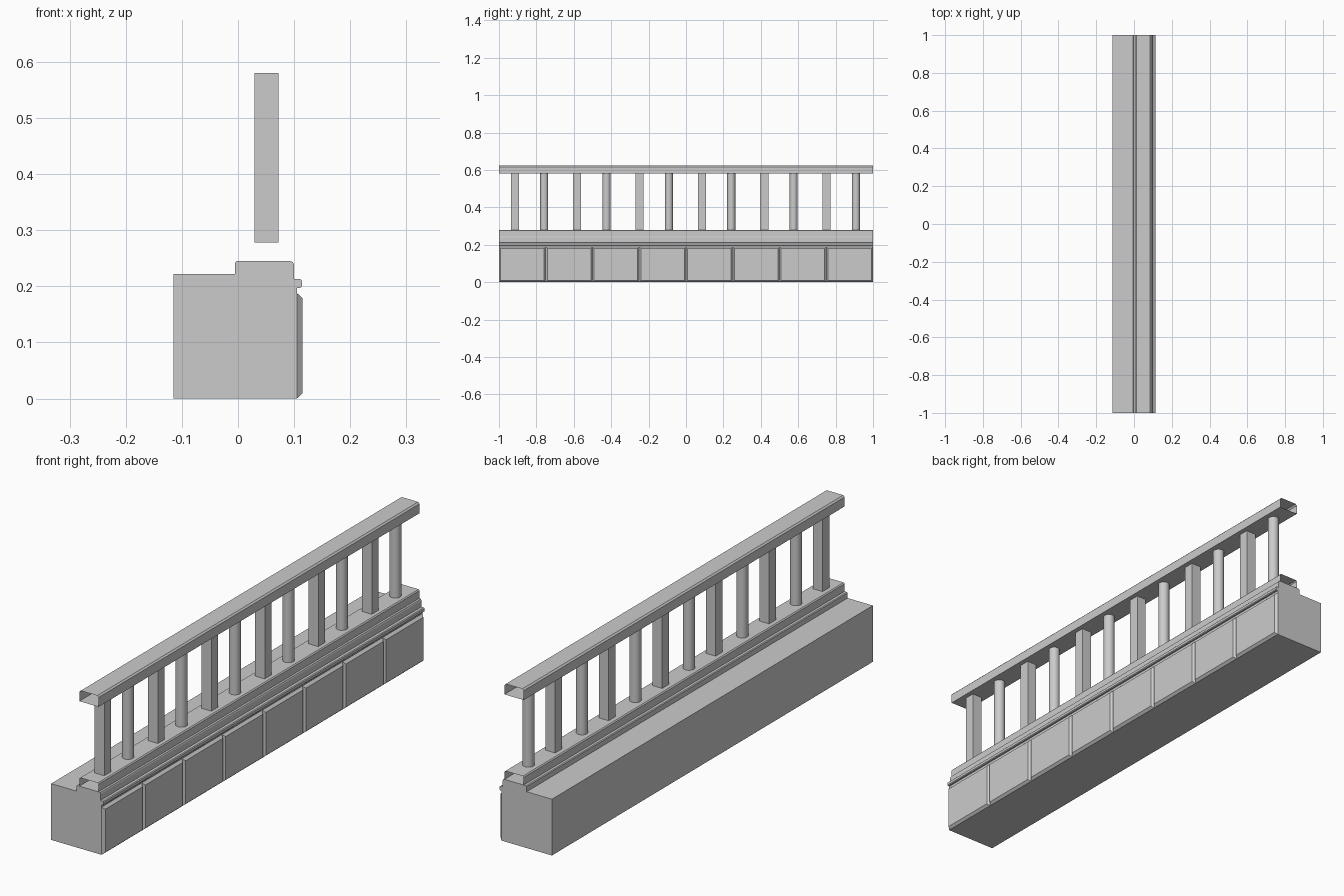
import bpy
import bmesh

if "Cube" in bpy.data.objects:
    bpy.data.objects.remove(bpy.data.objects["Cube"], do_unlink=True)

# Single stone colour
stone = bpy.data.materials.new("stone_grey")
stone.use_nodes = True
COLOUR = (0.6, 0.6, 0.6, 1)
stone.diffuse_color = COLOUR
stone.node_tree.nodes["Principled BSDF"].inputs["Base Color"].default_value = COLOUR


def finish(bm, name, smooth=False):
    bmesh.ops.recalc_face_normals(bm, faces=bm.faces)
    mesh = bpy.data.meshes.new(name)
    bm.to_mesh(mesh)
    bm.free()
    mesh.materials.append(stone)
    obj = bpy.data.objects.new(name, mesh)
    bpy.context.collection.objects.link(obj)
    if smooth:
        bpy.ops.object.select_all(action="DESELECT")
        obj.select_set(True)
        bpy.context.view_layer.objects.active = obj
        bpy.ops.object.shade_smooth_by_angle()
    return obj


def extrude_profile(name, points, capped=True, smooth=False):
    """Sweep an (x, z) outline along the full length in y."""
    bm = bmesh.new()
    front = [bm.verts.new((x, -1, z)) for x, z in points]
    back = [bm.verts.new((x, 1, z)) for x, z in points]
    n = len(points)
    for i in range(n):
        j = (i + 1) % n
        bm.faces.new((front[i], front[j], back[j], back[i]))
    if capped:
        bm.faces.new(front)
        bm.faces.new(back)
    return finish(bm, name, smooth)


def rail_outline(x0, x1, z0, z1, b):
    return [(x0, z0), (x1, z0), (x1, z1 - b), (x1 - b, z1),
            (x0 + b, z1), (x0, z1 - b)]


# Solid base with raised kerb
extrude_profile("base", [
    (-0.115, 0), (0.105, 0), (0.105, 0.197), (0.1, 0.2), (0.1, 0.238),
    (0.098, 0.243), (0.093, 0.245), (-0.002, 0.245), (-0.005, 0.242),
    (-0.005, 0.222), (-0.115, 0.222)])

# Rounded moulding above the panels
extrude_profile("moulding", [
    (0.1, 0.197), (0.111, 0.197), (0.114, 0.2), (0.114, 0.21),
    (0.111, 0.213), (0.1, 0.213)], smooth=True)

# Open-ended hollow rails
extrude_profile("lower_rail", rail_outline(0.008, 0.092, 0.245, 0.279, 0.004), capped=False)
extrude_profile("top_rail", rail_outline(0.008, 0.092, 0.58, 0.623, 0.006), capped=False)

# Chamfered facing panels
PANELS = 8
LENGTH = 2 / PANELS
for i in range(PANELS):
    y0 = -1 + i * LENGTH
    y1 = y0 + LENGTH
    bm = bmesh.new()
    rings = []
    for x, inset in ((0.105, 0), (0.115, 0.009)):
        rings.append([bm.verts.new((x, y, z)) for y, z in (
            (y0 + inset, inset), (y1 - inset, inset),
            (y1 - inset, 0.188 - inset), (y0 + inset, 0.188 - inset))])
    inner, outer = rings
    bm.faces.new(outer)
    bm.faces.new(inner[::-1])
    for k in range(4):
        m = (k + 1) % 4
        bm.faces.new((inner[k], inner[m], outer[m], outer[k]))
    finish(bm, f"panel_{i + 1}")

# Balusters alternate between square and round
SPACING = 1 / 3
for i in range(6):
    for kind, offset in (("square", -0.915), ("round", -0.758)):
        y = offset + i * SPACING
        bm = bmesh.new()
        if kind == "square":
            bmesh.ops.create_cube(bm, size=1)
            bmesh.ops.scale(bm, vec=(0.043, 0.043, 0.302), verts=bm.verts)
        else:
            bmesh.ops.create_cone(bm, cap_ends=True, segments=16, radius1=0.0215,
                                  radius2=0.0215, depth=0.302)
        bmesh.ops.translate(bm, vec=(0.051, y, 0.429), verts=bm.verts)
        finish(bm, f"{kind}_baluster_{i + 1}", smooth=(kind == "round"))
